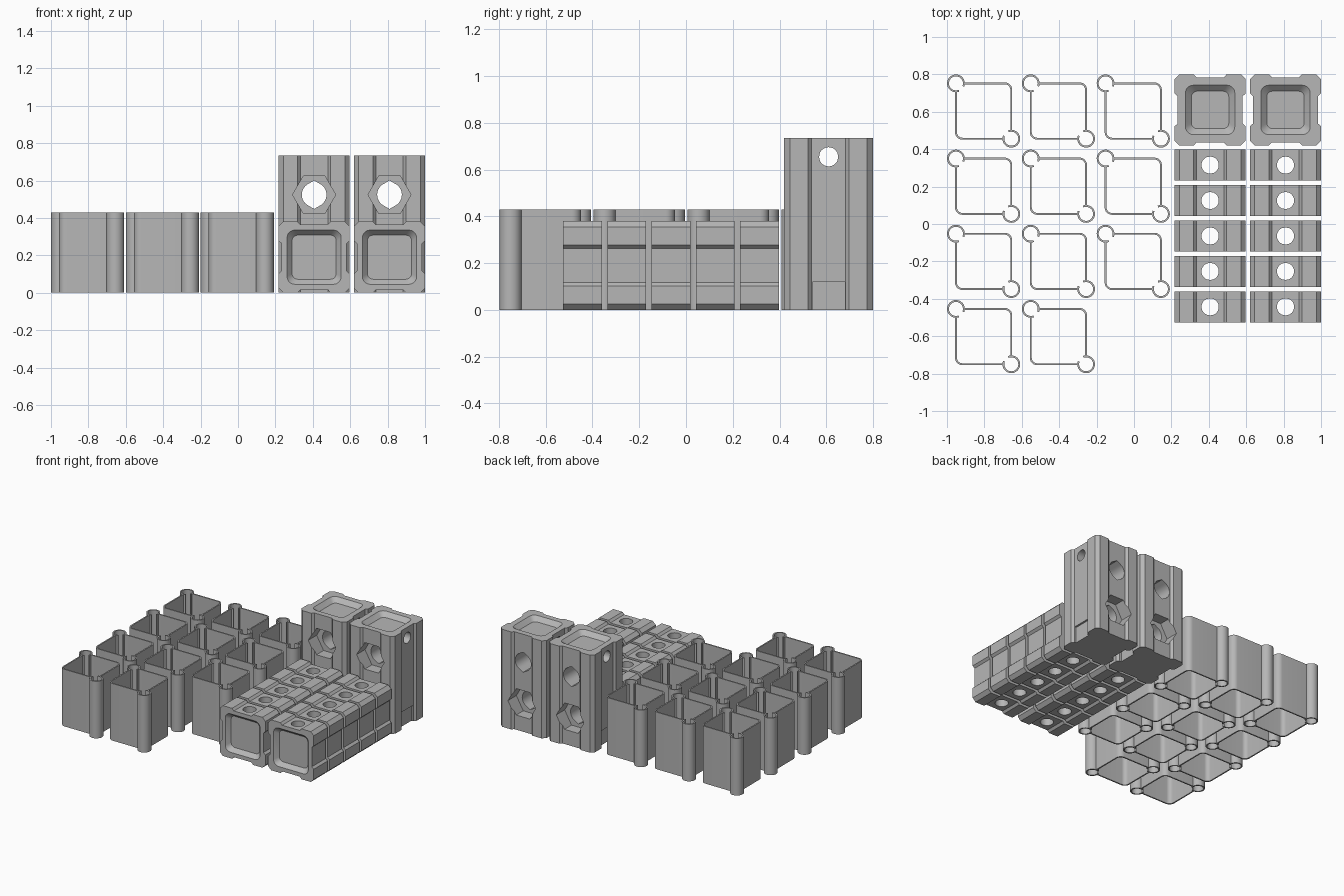
import bpy, bmesh, math
from mathutils import Vector, Matrix

cube = bpy.data.objects.get("Cube")
if cube:
    bpy.data.objects.remove(cube)

grey = bpy.data.materials.new("plain_grey")
grey.use_nodes = True
colour = (0.47, 0.47, 0.47, 1)
grey.diffuse_color = colour
grey.node_tree.nodes["Principled BSDF"].inputs["Base Color"].default_value = colour

SIZE = 0.38      # block width
HALF = SIZE / 2
UP = Matrix.Identity(4)
ALONG_Y = Matrix.Rotation(math.pi / 2, 4, 'X')    # local z points to -y, local y to z
ALONG_X = Matrix.Rotation(math.pi / 2, 4, 'Y')    # local z points to +x


def make_object(name, bm):
    bmesh.ops.recalc_face_normals(bm, faces=bm.faces)
    mesh = bpy.data.meshes.new(name)
    bm.to_mesh(mesh)
    bm.free()
    mesh.materials.append(grey)
    obj = bpy.data.objects.new(name, mesh)
    bpy.context.collection.objects.link(obj)
    return obj


def loft(name, low, high, z0, z1, matrix=UP):
    """Solid between two outlines with the same number of points."""
    bm = bmesh.new()
    a = [bm.verts.new((x, y, z0)) for x, y in low]
    b = [bm.verts.new((x, y, z1)) for x, y in high]
    bm.faces.new(a)
    bm.faces.new(b)
    for i in range(len(a)):
        j = (i + 1) % len(a)
        bm.faces.new((a[i], a[j], b[j], b[i]))
    bm.transform(matrix)
    return make_object(name, bm)


def arc(cx, cy, r, start, end, steps):
    angles = [math.radians(start + (end - start) * i / steps) for i in range(steps + 1)]
    return [(cx + r * math.cos(t), cy + r * math.sin(t)) for t in angles]


def rounded_square(half, r):
    pts = []
    for k, (sx, sy) in enumerate(((1, 1), (-1, 1), (-1, -1), (1, -1))):
        pts += arc(sx * (half - r), sy * (half - r), r, k * 90, k * 90 + 90, 5)
    return pts


def block_outline():
    """Square with bevelled corners and a shallow groove on every side."""
    side = [(HALF, -0.165), (HALF, -0.088), (HALF - 0.016, -0.073),
            (HALF - 0.016, 0.073), (HALF, 0.088), (HALF, 0.165)]
    pts = []
    for k in range(4):
        turn = Matrix.Rotation(k * math.pi / 2, 2)
        pts += [tuple(turn @ Vector(p)) for p in side]
    return pts


def cut(obj, cutters):
    for c in cutters:
        c.hide_render = True
        mod = obj.modifiers.new("cut", 'BOOLEAN')
        mod.operation = 'DIFFERENCE'
        mod.solver = 'EXACT'
        mod.object = c
    graph = bpy.context.evaluated_depsgraph_get()
    mesh = bpy.data.meshes.new_from_object(obj.evaluated_get(graph))
    obj.modifiers.clear()
    obj.data = mesh
    for c in cutters:
        bpy.data.objects.remove(c)


def smooth(obj):
    bpy.ops.object.select_all(action='DESELECT')
    obj.select_set(True)
    bpy.context.view_layer.objects.active = obj
    bpy.ops.object.shade_smooth_by_angle(angle=math.radians(32))


def place(obj, spots):
    """Put the object at the first spot and linked copies at the others."""
    obj.location = spots[0]
    for i, spot in enumerate(spots[1:], 2):
        twin = obj.copy()
        twin.name = f"{obj.name}_{i}"
        twin.location = spot
        bpy.context.collection.objects.link(twin)


def recess(matrix, outer, inner, depth):
    """Tapered pocket; matrix puts its mouth at local z = 0."""
    low, high = rounded_square(inner, 0.03), rounded_square(outer, 0.045)
    rim = outer + (outer - inner) * 0.01 / depth
    return loft("recess_cutter", low, rounded_square(rim, 0.045), -depth, 0.01, matrix)


def hole(matrix, r, tip):
    """Through hole, slightly pointed at both ends of local y."""
    pts = arc(0, 0, r, -65, 65, 12) + [(0, tip)] + arc(0, 0, r, 115, 245, 12) + [(0, -tip)]
    return loft("hole_cutter", pts, pts, -0.3, 0.3, matrix)


def shift(x, y, z):
    return Matrix.Translation((x, y, z))


# Tall blocks
TALL = 0.735
tower = loft("tall_block", block_outline(), block_outline(), 0, TALL)
cutters = [recess(shift(0, 0, TALL), 0.132, 0.1, 0.032)]
for z, side in ((0.524, -1), (0.21, 1)):
    cutters.append(hole(shift(0, 0, z) @ ALONG_Y, 0.066, 0.076))
    nut = arc(0, 0, 0.115, 0, 300, 5)
    near, far = sorted((-side * 0.09, -side * 0.25))
    cutters.append(loft("nut_cutter", nut, nut, near, far, shift(0, 0, z) @ ALONG_Y))
cutters.append(hole(shift(0, 0, 0.655) @ ALONG_X, 0.041, 0.041))
# Shallow slots at the foot of the side grooves
for side in (-1, 1):
    slot = [(-0.02, -0.07), (0.02, -0.07), (0.02, 0.07), (-0.02, 0.07)]
    cutters.append(loft("slot_cutter", slot, slot, -0.05, 0.12,
                        shift(side * (HALF - 0.01), 0, 0)))
cut(tower, cutters)
smooth(tower)
place(tower, [(x, 0.61, 0) for x in (0.407, 0.81)])

# Short blocks lying on their sides
LENGTH = 0.166
short = loft("short_block", block_outline(), block_outline(),
             -LENGTH / 2, LENGTH / 2, ALONG_Y)
cutters = [hole(UP, 0.046, 0.046)]
for turn in (0, math.pi):
    cutters.append(recess(Matrix.Rotation(turn, 4, 'Z') @ shift(0, -LENGTH / 2, 0) @ ALONG_Y,
                          0.145, 0.118, 0.032))
cut(short, cutters)
smooth(short)
place(short, [(x, 0.315 - 0.1895 * row, HALF) for x in (0.407, 0.81) for row in range(5)])


# Thin-walled sleeves with corner tubes
def wall(bm, path, closed, thick, height):
    n = len(path)
    left, right = [], []
    for i, p in enumerate(path):
        p = Vector(p)
        before = Vector(path[i - 1]) if closed or i else None
        after = Vector(path[(i + 1) % n]) if closed or i < n - 1 else None
        d1 = (p - before).normalized() if before else (after - p).normalized()
        d2 = (after - p).normalized() if after else d1
        n1, n2 = Vector((-d1.y, d1.x)), Vector((-d2.y, d2.x))
        offset = (n1 + n2) / (1 + n1.dot(n2)) * thick / 2
        left.append(p + offset)
        right.append(p - offset)
    rings = [[bm.verts.new((q.x, q.y, z)) for q in line]
             for line, z in ((left, 0), (right, 0), (right, height), (left, height))]
    for i in range(n if closed else n - 1):
        j = (i + 1) % n
        for k in range(4):
            a, b = rings[k], rings[(k + 1) % 4]
            bm.faces.new((a[i], a[j], b[j], b[i]))
    if not closed:
        for i in (0, n - 1):
            bm.faces.new([r[i] for r in rings])


S, TUBE, BEND, THICK = 0.148, 0.0425, 0.035, 0.01
bm = bmesh.new()
loop = (arc(-S, S, TUBE, 0, 270, 20)
        + arc(BEND - S, BEND - S, BEND, 180, 270, 6)
        + arc(S, -S, TUBE, 180, 450, 20)
        + arc(S - BEND, S - BEND, BEND, 0, 90, 6))
wall(bm, loop, True, THICK, 0.43)
# Small lips narrowing each tube's opening
for x, y, start in ((-S, S, 0), (S, -S, 180)):
    wall(bm, arc(x, y, TUBE, start, start - 22, 3), False, THICK, 0.43)
    wall(bm, arc(x, y, TUBE, start - 90, start - 68, 3), False, THICK, 0.43)
sleeve = make_object("sleeve", bm)
smooth(sleeve)
spots = [(-0.804 + 0.4 * c, 0.604 - 0.402 * r, 0) for r in range(4) for c in range(3)]
place(sleeve, spots[:-1])
